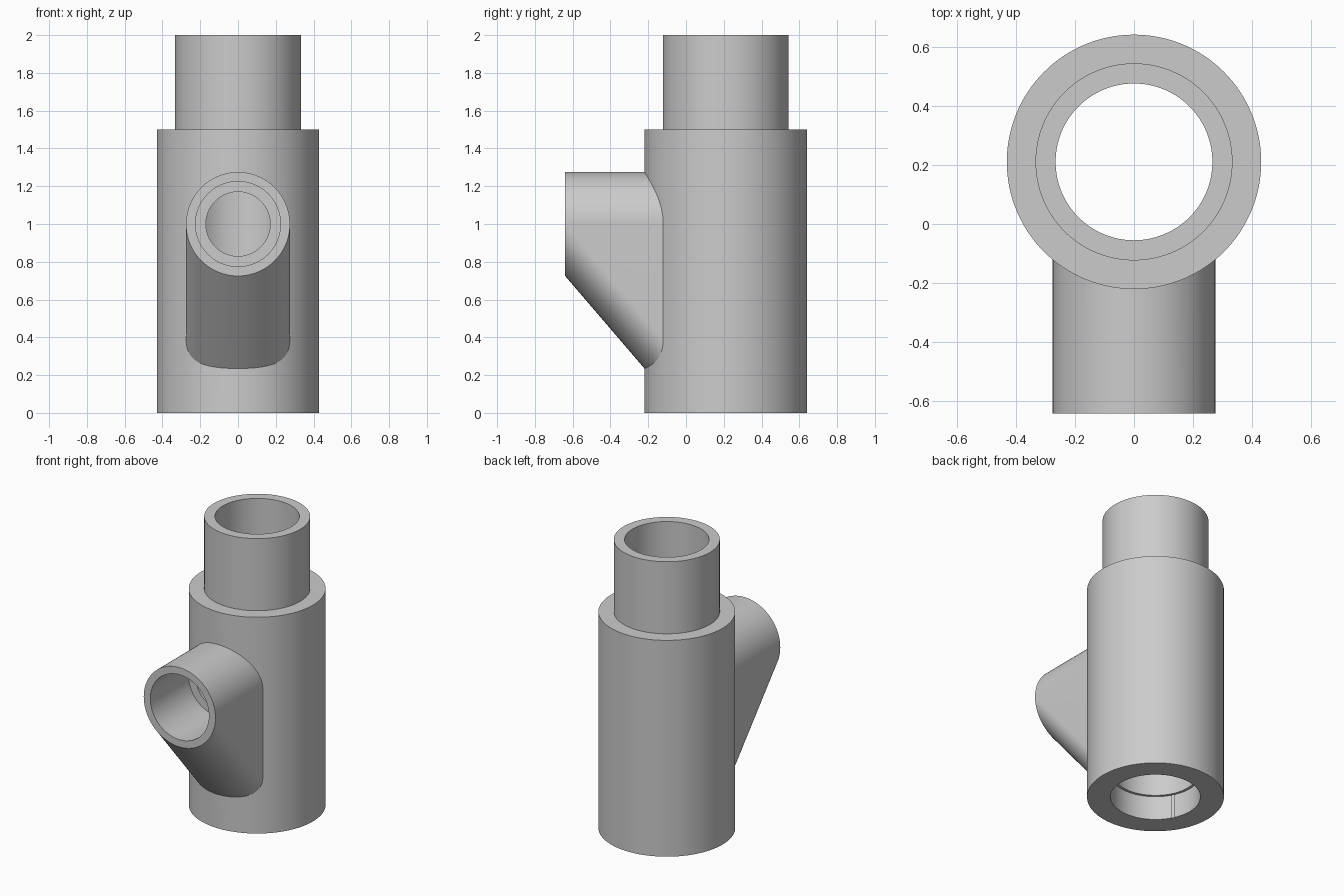
import bpy
import bmesh
import math
from mathutils import Matrix, Vector

cube = bpy.data.objects.get("Cube")
if cube:
    bpy.data.objects.remove(cube, do_unlink=True)

SEGMENTS = 128
AXIS_Y = 0.21       # vertical pipe axis
BRANCH_Z = 1.0      # branch pipe axis
MOUTH_Y = -0.64
BRANCH_R = 0.275
SLOPE = 1.167       # drop of the branch underside per unit of depth

grey = bpy.data.materials.new("light grey")
grey.use_nodes = True
colour = (0.6, 0.6, 0.6, 1)
grey.diffuse_color = colour
grey.node_tree.nodes["Principled BSDF"].inputs["Base Color"].default_value = colour


def make_object(name, bm):
    bmesh.ops.recalc_face_normals(bm, faces=bm.faces)
    mesh = bpy.data.meshes.new(name)
    bm.to_mesh(mesh)
    bm.free()
    mesh.materials.append(grey)
    obj = bpy.data.objects.new(name, mesh)
    bpy.context.collection.objects.link(obj)
    return obj


def revolve(name, profile):
    """Closed solid turned about the vertical pipe axis from (radius, z) pairs."""
    bm = bmesh.new()
    verts = [bm.verts.new((r, 0, z)) for r, z in profile]
    edges = [bm.edges.new(pair) for pair in zip(verts, verts[1:])]
    bmesh.ops.spin(bm, geom=verts + edges, cent=(0, 0, 0), axis=(0, 0, 1),
                   angle=math.tau, steps=SEGMENTS, use_merge=True)
    bmesh.ops.remove_doubles(bm, verts=bm.verts, dist=0.0001)
    bmesh.ops.translate(bm, verts=bm.verts, vec=(0, AXIS_Y, 0))
    return make_object(name, bm)


def branch_bore(name, radius, y0, y1):
    bm = bmesh.new()
    place = Matrix.Translation((0, (y0 + y1) / 2, BRANCH_Z)) @ Matrix.Rotation(math.pi / 2, 4, "X")
    bmesh.ops.create_cone(bm, cap_ends=True, segments=SEGMENTS, radius1=radius,
                          radius2=radius, depth=y1 - y0, matrix=place)
    return make_object(name, bm)


def branch_hull(name, back_y):
    """Round mouth that widens downward into a sloping gusset."""
    bm = bmesh.new()
    drop = SLOPE * (back_y - MOUTH_Y)
    for y, z in ((MOUTH_Y, BRANCH_Z), (back_y, BRANCH_Z), (back_y, BRANCH_Z - drop)):
        for i in range(SEGMENTS):
            a = math.tau * i / SEGMENTS
            bm.verts.new((BRANCH_R * math.cos(a), y, z + BRANCH_R * math.sin(a)))
    hull = bmesh.ops.convex_hull(bm, input=bm.verts)
    spare = {g for g in hull["geom_interior"] + hull["geom_unused"]
             if isinstance(g, bmesh.types.BMVert)}
    bmesh.ops.delete(bm, geom=list(spare), context="VERTS")
    bmesh.ops.dissolve_limit(bm, angle_limit=0.005, verts=bm.verts, edges=bm.edges)
    return make_object(name, bm)


def combine(target, other, operation):
    mod = target.modifiers.new(operation.lower(), "BOOLEAN")
    mod.operation = operation
    mod.solver = "EXACT"
    mod.object = other
    bpy.context.view_layer.objects.active = target
    bpy.ops.object.modifier_apply(modifier=mod.name)
    bpy.data.objects.remove(other, do_unlink=True)


# Main body with narrower neck, joined to the branch
fitting = revolve("pipe_fitting", [(0, 0), (0.43, 0), (0.43, 1.5), (0.333, 1.5),
                                   (0.333, 2), (0, 2)])
combine(fitting, branch_hull("branch", -0.06), "UNION")

# Vertical bore with a slightly wider socket at the bottom
combine(fitting, revolve("main_bore", [(0, -0.1), (0.282, -0.1), (0.282, 0.165),
                                       (0.265, 0.165), (0.265, 2.1), (0, 2.1)]), "DIFFERENCE")

# Branch socket, then the narrower port into the main bore
combine(fitting, branch_bore("branch_socket", 0.225, MOUTH_Y - 0.1, -0.22), "DIFFERENCE")
combine(fitting, branch_bore("branch_port", 0.17, -0.3, 0.2), "DIFFERENCE")

# Smooth curved walls, crisp rims
bpy.ops.object.select_all(action="DESELECT")
fitting.select_set(True)
bpy.context.view_layer.objects.active = fitting
bpy.ops.object.shade_smooth_by_angle(angle=math.radians(25))
